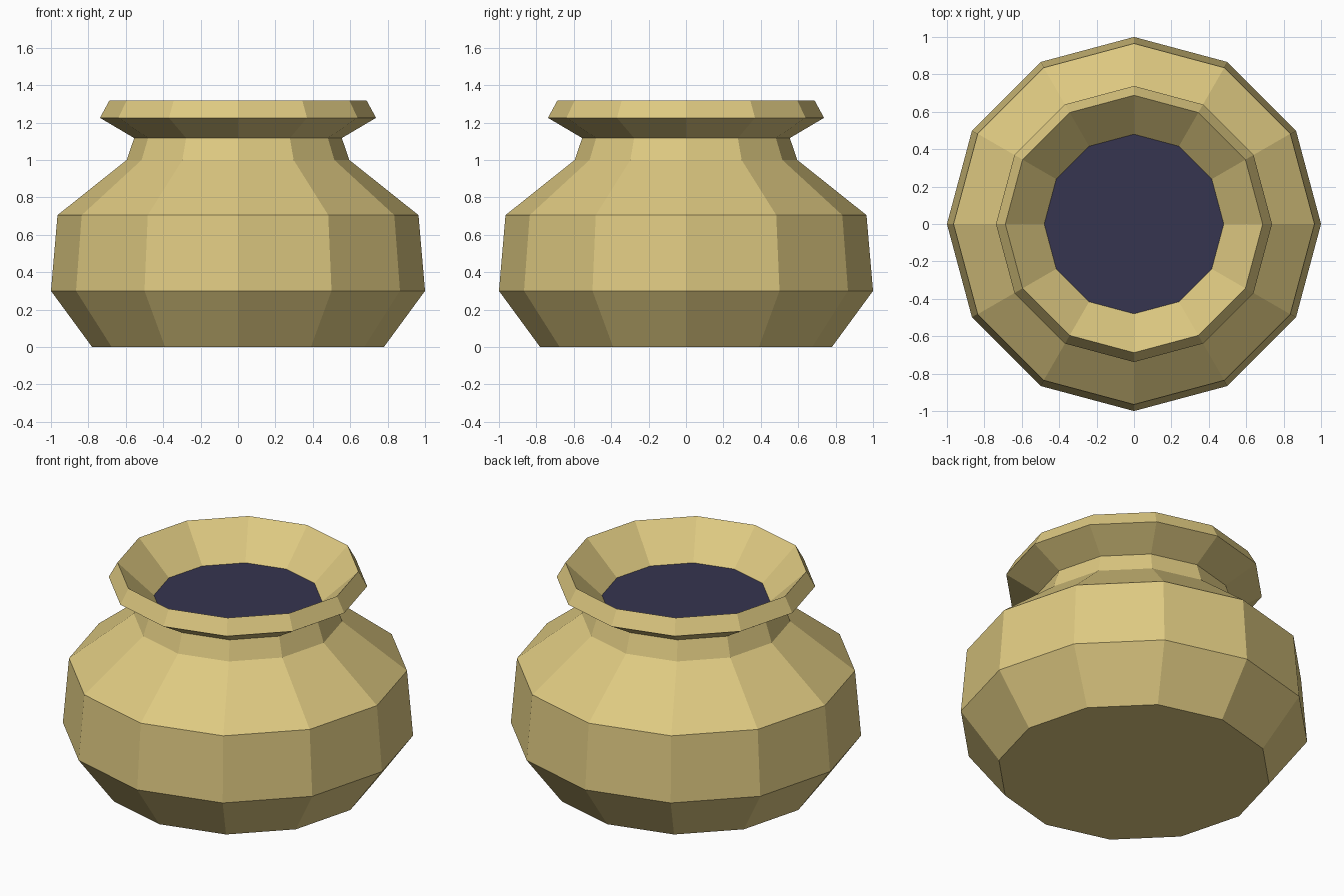
import bpy, bmesh, math

if "Cube" in bpy.data.objects:
    bpy.data.objects.remove(bpy.data.objects["Cube"])

SIDES = 12


def material(name, rgb):
    m = bpy.data.materials.new(name)
    m.diffuse_color = (*rgb, 1)
    m.use_nodes = True
    m.node_tree.nodes["Principled BSDF"].inputs["Base Color"].default_value = m.diffuse_color
    return m


def ring(bm, r, z):
    return [bm.verts.new((r * math.cos(2 * math.pi * i / SIDES),
                          r * math.sin(2 * math.pi * i / SIDES), z))
            for i in range(SIDES)]


def finish(bm, name, mat):
    me = bpy.data.meshes.new(name)
    bm.to_mesh(me)
    bm.free()
    me.materials.append(mat)
    ob = bpy.data.objects.new(name, me)
    bpy.context.collection.objects.link(ob)
    return ob


clay = material("sandy clay", (0.73, 0.585, 0.22))
dark = material("dark navy", (0.037, 0.035, 0.08))

# Pot: base, belly, shoulder, neck, flared rim, then the inner lip
profile = [(0.78, 0), (1.0, 0.3), (0.965, 0.705), (0.595, 1.0), (0.555, 1.117),
           (0.738, 1.225), (0.688, 1.317), (0.48, 1.12)]
bm = bmesh.new()
rings = [ring(bm, r, z) for r, z in profile]
for low, high in zip(rings, rings[1:]):
    for i in range(SIDES):
        j = (i + 1) % SIDES
        bm.faces.new((low[i], low[j], high[j], high[i]))
bm.faces.new(rings[0][::-1])  # underside
finish(bm, "pot", clay)

# Dark contents closing the mouth
bm = bmesh.new()
bm.faces.new(ring(bm, 0.48, 1.12))
finish(bm, "contents", dark)
